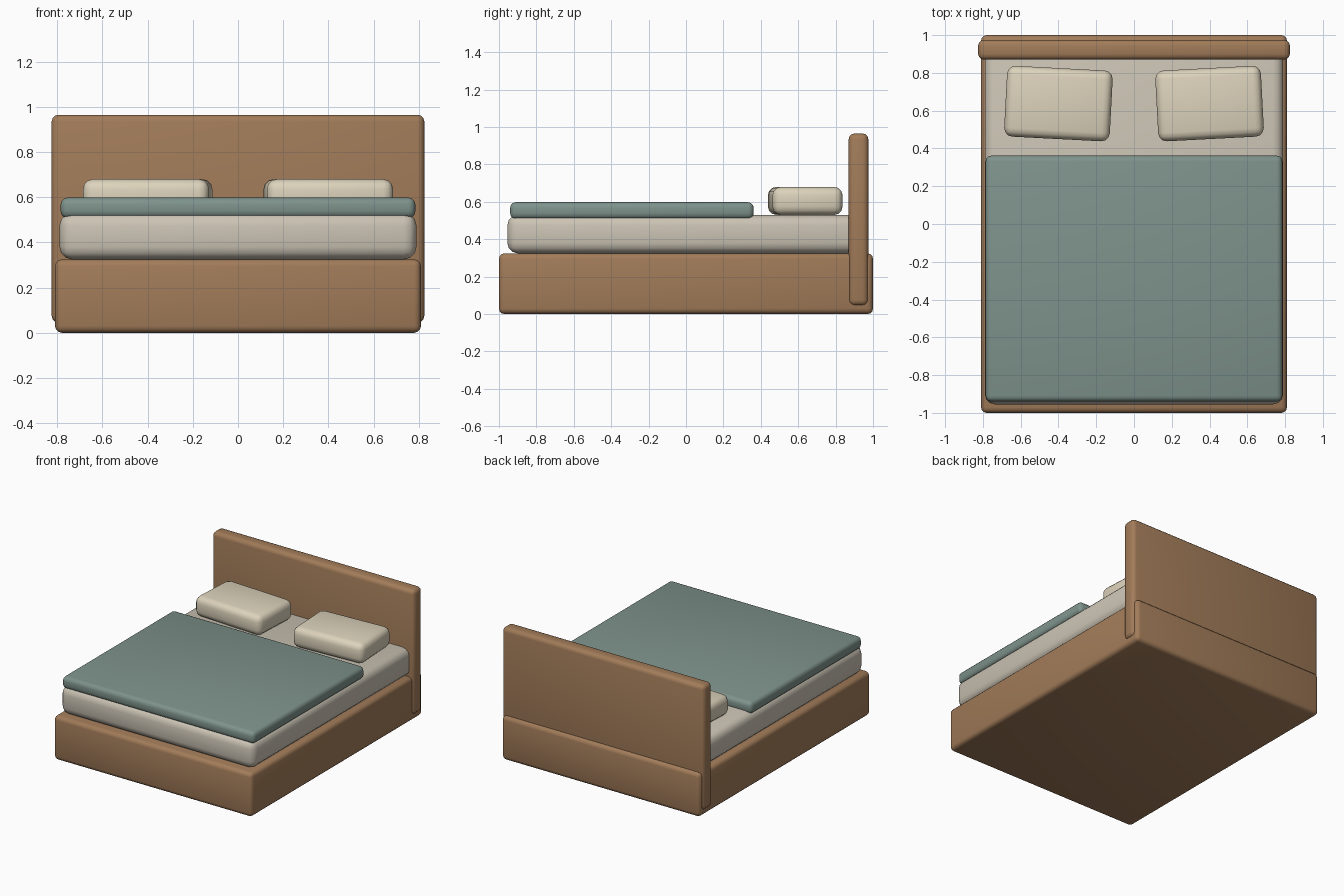
import bpy
import math

if "Cube" in bpy.data.objects:
    bpy.data.objects.remove(bpy.data.objects["Cube"])


def material(name, rgb):
    mat = bpy.data.materials.new(name)
    mat.diffuse_color = (*rgb, 1)
    mat.use_nodes = True
    mat.node_tree.nodes["Principled BSDF"].inputs["Base Color"].default_value = mat.diffuse_color
    return mat


def rounded_box(name, low, high, bevel, mat, turn=0):
    """Box between two corners with rounded edges, turned about its own z axis."""
    centre = [(a + b) / 2 for a, b in zip(low, high)]
    bpy.ops.mesh.primitive_cube_add(size=1, location=centre)
    ob = bpy.context.object
    ob.name = name
    ob.scale = [b - a for a, b in zip(low, high)]
    bpy.ops.object.transform_apply(location=False, rotation=False, scale=True)
    ob.rotation_euler.z = math.radians(turn)
    mod = ob.modifiers.new("rounding", 'BEVEL')
    mod.width = bevel
    mod.segments = 3
    bpy.ops.object.modifier_apply(modifier=mod.name)
    bpy.ops.object.shade_smooth_by_angle(angle=math.radians(40))
    ob.data.materials.append(mat)
    return ob


wood = material("wood", (0.36, 0.20, 0.10))
sheet = material("sheet", (0.60, 0.55, 0.46))
linen = material("pillow_linen", (0.72, 0.65, 0.50))
cloth = material("blanket_cloth", (0.21, 0.29, 0.26))

# Frame
rounded_box("bed_base", (-0.81, -1, 0), (0.81, 1, 0.325), 0.03, wood)
rounded_box("headboard", (-0.825, 0.87, 0.045), (0.825, 0.975, 0.965), 0.03, wood)

# Bedding
rounded_box("mattress", (-0.79, -0.955, 0.325), (0.79, 0.95, 0.53), 0.055, sheet)
rounded_box("blanket", (-0.785, -0.94, 0.508), (0.785, 0.362, 0.598), 0.03, cloth)

# Pillows, turned slightly towards each other
for side, label in ((-1, "left"), (1, "right")):
    x = side * 0.40
    rounded_box(label + "_pillow", (x - 0.28, 0.45, 0.53), (x + 0.28, 0.825, 0.68),
                0.045, linen, turn=side * 3)
